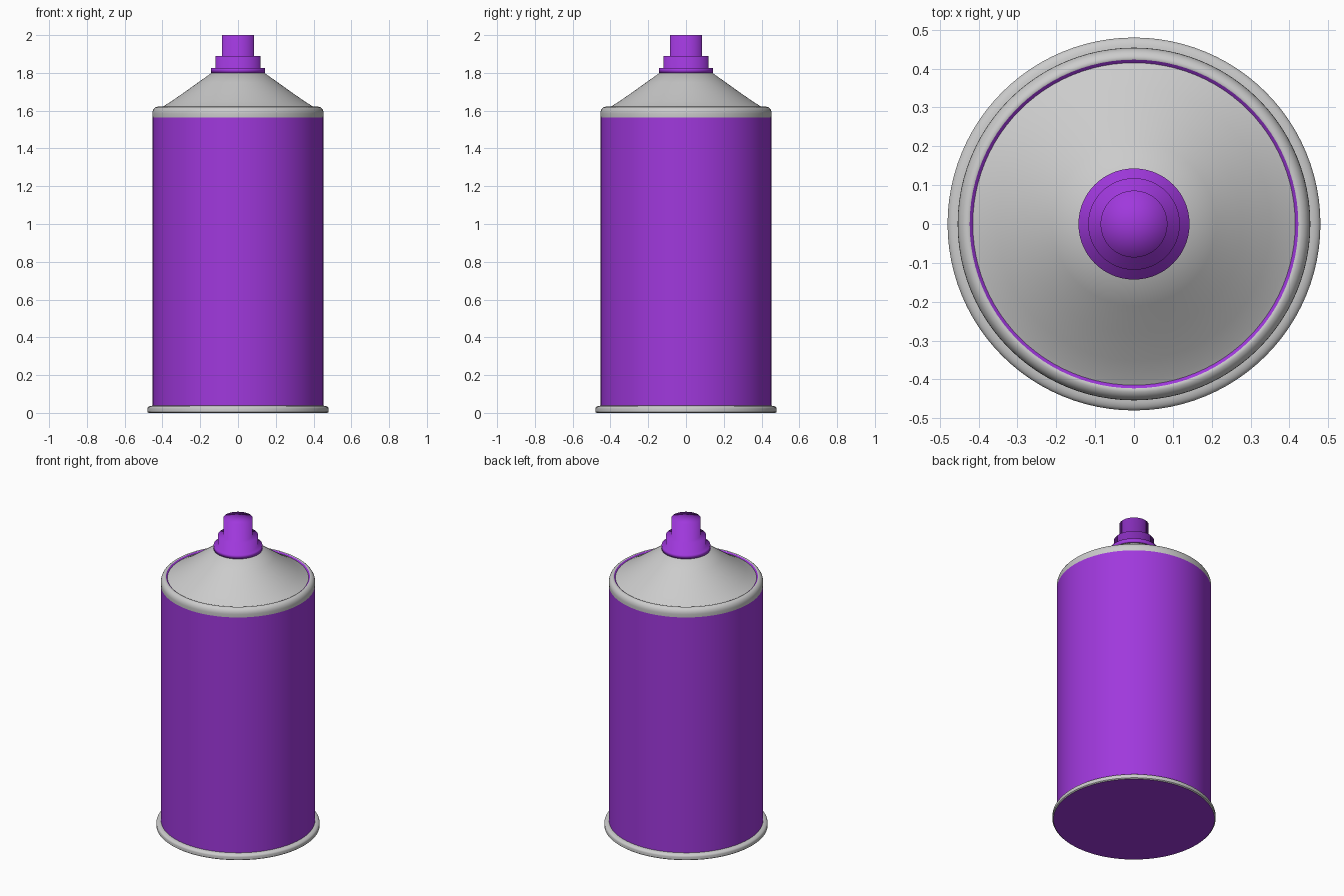
import bpy, bmesh, math

if "Cube" in bpy.data.objects:
    bpy.data.objects.remove(bpy.data.objects["Cube"])

SIDES = 96

purple = bpy.data.materials.new("purple")
purple.diffuse_color = (0.35, 0.04, 0.72, 1)
purple.use_nodes = True
purple.node_tree.nodes["Principled BSDF"].inputs["Base Color"].default_value = purple.diffuse_color


def lathe(name, profile, material=None, angle=35):
    """Spin an (r, z) profile, listed bottom to top, around the z axis."""
    bm = bmesh.new()
    rings = []
    for r, z in profile:
        if r == 0:
            rings.append([bm.verts.new((0, 0, z))] * SIDES)
        else:
            rings.append([bm.verts.new((r * math.cos(2 * math.pi * i / SIDES),
                                        r * math.sin(2 * math.pi * i / SIDES), z))
                          for i in range(SIDES)])
    for a, b in zip(rings, rings[1:]):
        for i in range(SIDES):
            j = (i + 1) % SIDES
            bm.faces.new(dict.fromkeys((a[i], a[j], b[j], b[i])))
    mesh = bpy.data.meshes.new(name)
    bm.to_mesh(mesh)
    bm.free()
    ob = bpy.data.objects.new(name, mesh)
    bpy.context.collection.objects.link(ob)
    if material:
        mesh.materials.append(material)
    bpy.ops.object.select_all(action='DESELECT')
    ob.select_set(True)
    bpy.context.view_layer.objects.active = ob
    bpy.ops.object.shade_smooth_by_angle(angle=math.radians(angle))
    return ob


def arc(cr, cz, radius_r, radius_z, steps=6):
    """Quarter round from facing outwards to facing up."""
    return [(cr + radius_r * math.cos(t), cz + radius_z * math.sin(t))
            for t in (math.pi / 2 * k / steps for k in range(steps + 1))]


# Painted can wall and underside
lathe("can_body", [(0.453, 0.035), (0.453, 1.565)], purple)
lathe("can_bottom", [(0, 0), (0.474, 0)], purple)

# Rolled metal rim at the foot
lathe("base_rim", [(0.474, 0), (0.48, 0.005)]
      + arc(0.453, 0.022, 0.027, 0.016) + [(0.452, 0.036)])

# Rounded metal rim at the shoulder
lathe("shoulder_rim", [(0.453, 1.565)] + arc(0.425, 1.585, 0.029, 0.036)
      + [(0.422, 1.619)], None, 50)

# Thin painted seam between rim and dome
lathe("seam_ring", [(0.415, 1.613), (0.423, 1.62)], purple)

# Metal cone under the valve, slightly hollow
lathe("cone_top", [(0.416, 1.612), (0.40, 1.62), (0.352, 1.65), (0.28, 1.70),
                   (0.21, 1.75), (0.14, 1.80), (0.11, 1.805)])

# Stepped spray nozzle, softly shaded across its steps
lathe("spray_nozzle", [(0, 1.80), (0.143, 1.80), (0.143, 1.826), (0.118, 1.826),
                       (0.118, 1.89), (0.086, 1.89), (0.086, 2.0), (0, 2.0)],
      purple, 180)
